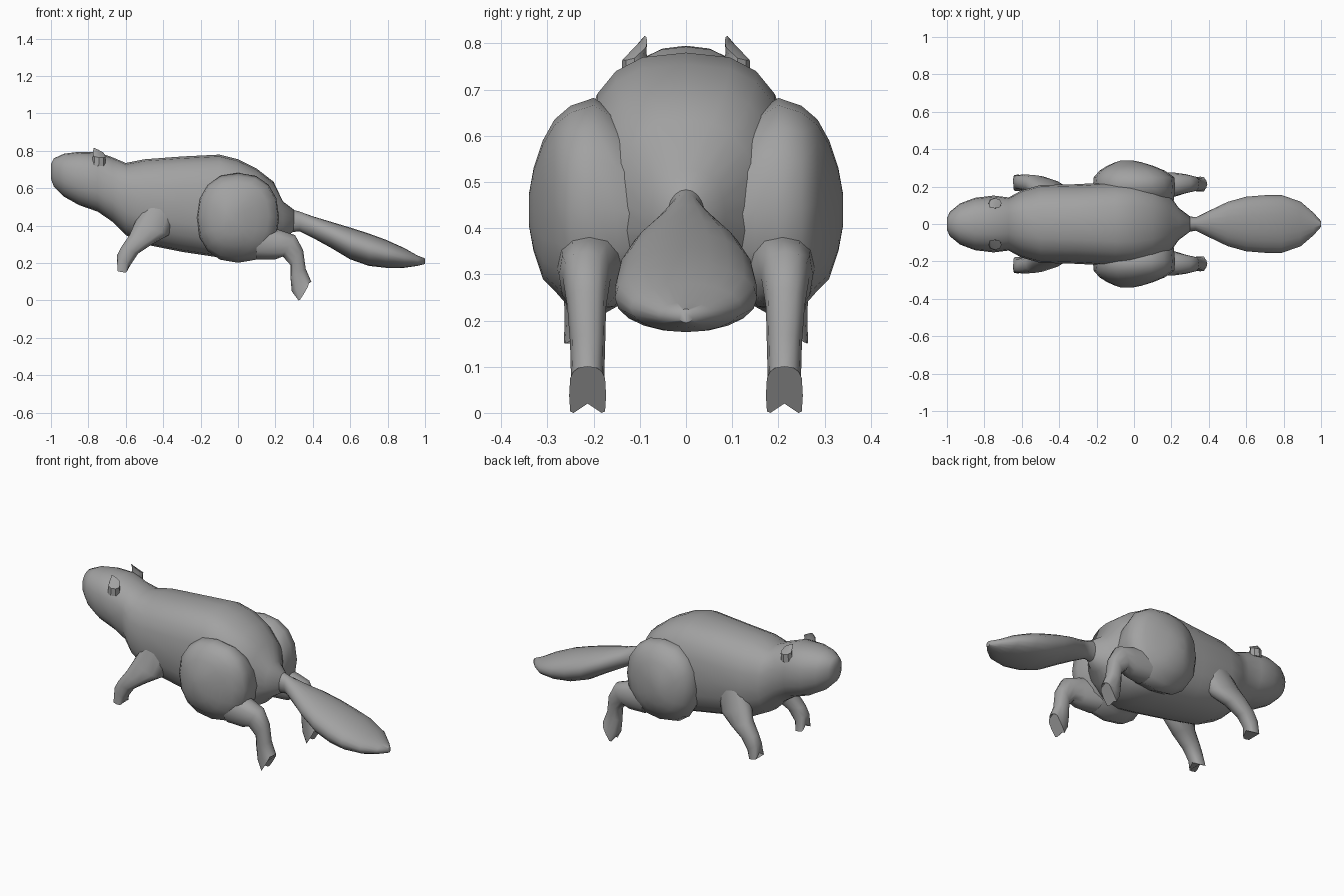
import bpy
import bmesh
from math import cos, sin, pi, radians
from mathutils import Vector

default_cube = bpy.data.objects.get("Cube")
if default_cube:
    bpy.data.objects.remove(default_cube)

# One plain grey for the whole animal
GREY = (0.36, 0.36, 0.36, 1.0)
fur = bpy.data.materials.new("grey_fur")
fur.use_nodes = True
fur.diffuse_color = GREY
fur.node_tree.nodes["Principled BSDF"].inputs["Base Color"].default_value = GREY


def ring(center, across, along, sides=16, power=2.0):
    """Closed superellipse spanned by two half-axis vectors."""
    center, across, along = Vector(center), Vector(across), Vector(along)

    def bend(value):
        return abs(value) ** (2 / power) * (1 if value >= 0 else -1)

    angles = [2 * pi * i / sides for i in range(sides)]
    return [center + across * bend(cos(a)) + along * bend(sin(a)) for a in angles]


def edge_ring(upper, lower, y, half_width, power=2.4):
    """Cross-section of a limb between two points of its side outline."""
    (ax, az), (bx, bz) = upper, lower
    center = ((ax + bx) / 2, y, (az + bz) / 2)
    along = ((ax - bx) / 2, 0, (az - bz) / 2)
    return ring(center, (0, half_width, 0), along, 12, power)


def upright_ring(x, low, high, half_width, power):
    """Vertical cross-section of the trunk or tail."""
    return ring((x, 0, (low + high) / 2), (0, half_width, 0),
                (0, 0, (high - low) / 2), 20, power)


def loft(name, rings, mirrored=False, angle=60):
    """Skin a row of rings, cap both ends and shade the result smooth."""
    bm = bmesh.new()
    loops = [[bm.verts.new(p) for p in points] for points in rings]
    for first, second in zip(loops, loops[1:]):
        count = len(first)
        for i in range(count):
            j = (i + 1) % count
            bm.faces.new((first[i], first[j], second[j], second[i]))
    bm.faces.new(loops[0])
    bm.faces.new(loops[-1])
    bmesh.ops.recalc_face_normals(bm, faces=bm.faces)
    mesh = bpy.data.meshes.new(name)
    bm.to_mesh(mesh)
    bm.free()
    mesh.materials.append(fur)
    obj = bpy.data.objects.new(name, mesh)
    bpy.context.collection.objects.link(obj)
    bpy.ops.object.select_all(action="DESELECT")
    obj.select_set(True)
    bpy.context.view_layer.objects.active = obj
    bpy.ops.object.shade_smooth_by_angle(angle=radians(angle))
    if mirrored:
        mirror = obj.modifiers.new("mirror", "MIRROR")
        mirror.use_axis = (False, True, False)


def notch(points, pull):
    """Pull the middle of an end ring back to leave two toes."""
    y_mid = sum(p.y for p in points) / len(points)
    reach = max(abs(p.y - y_mid) for p in points)
    offset = Vector(pull)
    return [p + offset * (1 - abs(p.y - y_mid) / reach) for p in points]


# Head and trunk: x, underside, back, half width, squareness
trunk = [
    (-1.0, .65, .73, .03, 2.2), (-.985, .61, .76, .065, 2.2),
    (-.93, .555, .785, .11, 2.2), (-.85, .51, .795, .14, 2.3),
    (-.75, .475, .793, .152, 2.3), (-.67, .42, .765, .142, 2.3),
    (-.6, .35, .735, .18, 2.3), (-.5, .3, .755, .208, 2.4),
    (-.3, .26, .77, .213, 2.5), (-.1, .23, .78, .225, 2.7),
    (0, .215, .755, .225, 2.7), (.1, .23, .705, .205, 2.6),
    (.19, .28, .635, .155, 2.3), (.24, .33, .53, .085, 2.2),
    (.3, .37, .485, .04, 2),
]
loft("body_and_head", [upright_ring(*s) for s in trunk])

# Broad paddle tail
tail = [
    (.24, .36, .5, .05), (.33, .37, .475, .036), (.4, .335, .45, .07),
    (.5, .28, .42, .118), (.6, .22, .39, .146), (.7, .185, .358, .154),
    (.79, .175, .325, .154), (.89, .175, .28, .12), (.96, .185, .24, .06),
    (1.0, .195, .225, .015),
]
loft("tail", [upright_ring(*s, power=2.05) for s in tail])

# Bulging thighs: centre, distance outward, half length, half height
thigh = [
    (0, .06, .41, .19, .13), (0, .1, .425, .21, .17), (0, .15, .44, .215, .21),
    (0, .2, .442, .22, .24), (0, .25, .445, .215, .22), (-.01, .285, .45, .175, .185),
    (-.02, .31, .44, .125, .15), (-.03, .33, .44, .07, .09), (-.04, .34, .44, .03, .035),
]
loft("thighs", [ring((x, y, z), (rx, 0, 0), (0, 0, rz), 16, 2.3)
                for x, y, z, rx, rz in thigh], mirrored=True)

# Hind legs: two side outline points, centre offset, half width
hind = [
    ((.1, .41), (.1, .22), .2, .08), ((.23, .375), (.2, .22), .21, .065),
    ((.305, .35), (.24, .235), .215, .052), ((.348, .27), (.28, .19), .215, .042),
    ((.362, .17), (.28, .13), .213, .038), ((.392, .1), (.287, .05), .213, .036),
    ((.382, .085), (.325, -.01), .213, .04, 5),
]
hind_rings = [edge_ring(*s) for s in hind]
hind_rings[-1] = notch(hind_rings[-1], (-.01, 0, .03))
loft("hind_legs", hind_rings, mirrored=True)

# Front legs, flaring into the shoulder and reaching forward
fore = [
    ((-.34, .44), (-.48, .55), .15, .055), ((-.37, .35), (-.55, .42), .18, .055),
    ((-.46, .3), (-.58, .35), .21, .05), ((-.535, .25), (-.625, .285), .222, .043),
    ((-.575, .19), (-.648, .24), .225, .038), ((-.595, .148), (-.648, .155), .22, .044, 5),
]
fore_rings = [edge_ring(*s) for s in fore]
fore_rings[-1] = notch(fore_rings[-1], (.01, 0, .025))
loft("front_legs", fore_rings, mirrored=True)

# Small ears with a slanted upper edge
ear_rings = [
    ring((-.745, .105, .72), (.035, 0, 0), (0, .035, 0), 8),
    ring((-.742, .112, .772), (.034, 0, -.004), (0, .026, -.008), 8),
    ring((-.745, .09, .802), (.028, 0, -.014), (0, .006, -.003), 8),
]
loft("ears", ear_rings, mirrored=True, angle=40)
